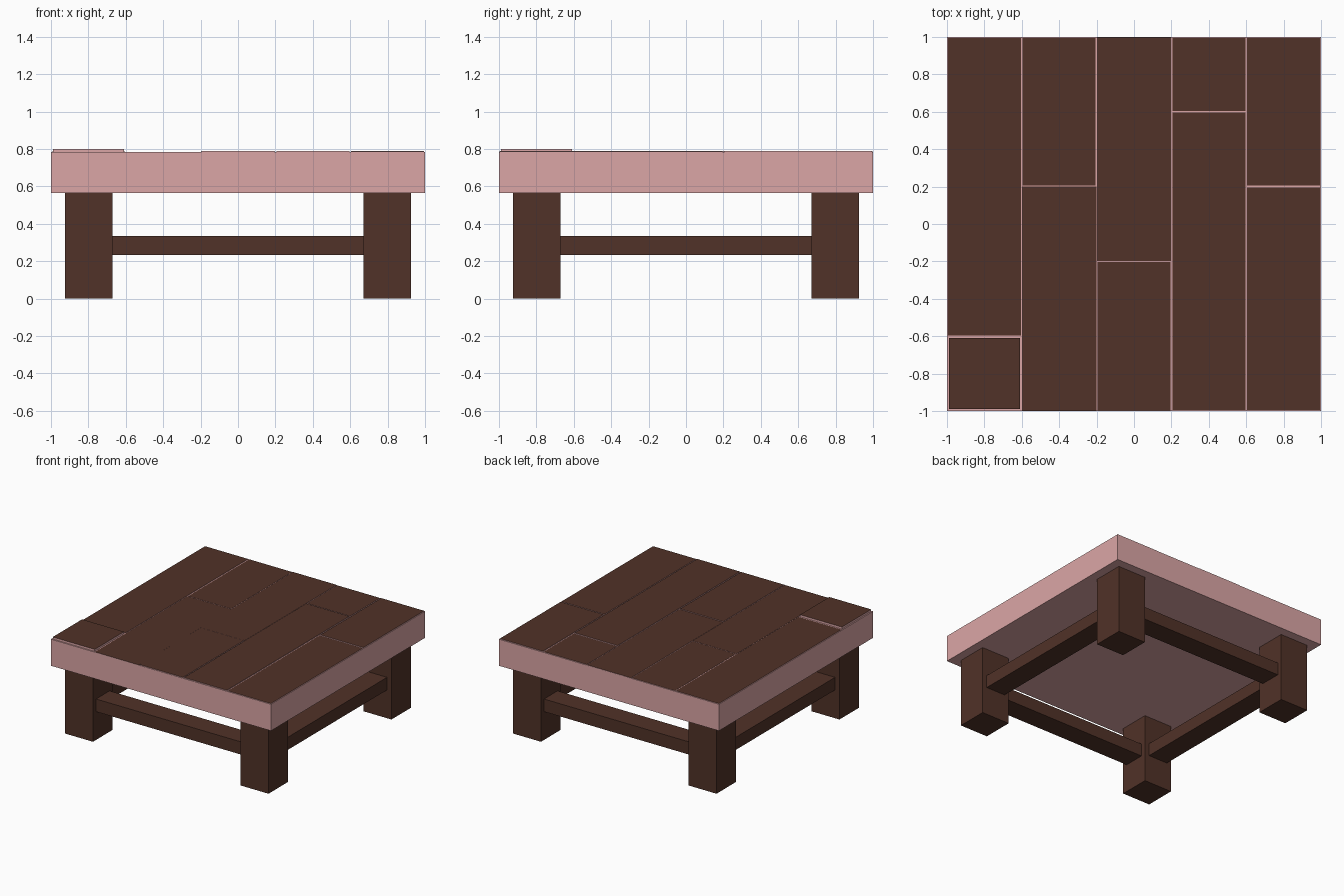
import bpy

if "Cube" in bpy.data.objects:
    bpy.data.objects.remove(bpy.data.objects["Cube"])

def material(name, color):
    m = bpy.data.materials.new(name)
    m.diffuse_color = (*color, 1)
    m.use_nodes = True
    m.node_tree.nodes["Principled BSDF"].inputs["Base Color"].default_value = m.diffuse_color
    return m

wood = material("dark_wood", (0.082, 0.032, 0.021))
pink = material("pink_side", (0.71, 0.38, 0.38))

def box(name, x0, x1, y0, y1, z0, z1, mat):
    bpy.ops.mesh.primitive_cube_add(size=1)
    o = bpy.context.object
    o.name = name
    for v in o.data.vertices:
        v.co.x = x1 if v.co.x > 0 else x0
        v.co.y = y1 if v.co.y > 0 else y0
        v.co.z = z1 if v.co.z > 0 else z0
    o.data.materials.append(mat)
    return o

TOP = 0.783

# Table slab
box("table_slab", -1, 1, -1, 1, 0.565, TOP, pink)

# Planks: per column, the joint position, then (gap, top height) for front and back plank
columns = [
    (-0.6, (0.010, 0.800), (0.005, 0.786)),
    (0.2, (0.000, 0.785), (0.005, 0.785)),
    (-0.2, (0.004, 0.788), (0.001, 0.786)),
    (0.6, (0.005, 0.789), (0.005, 0.786)),
    (0.2, (0.005, 0.786), (0.005, 0.788)),
]
for i, (joint, front, back) in enumerate(columns):
    x0 = -1 + 0.4 * i
    for label, y0, y1, (gap, top) in (("front", -1, joint, front), ("back", joint, 1, back)):
        p = box(f"{label}_plank_{i + 1}", x0 + gap, x0 + 0.4 - gap,
                y0 + gap, y1 - gap, TOP - 0.01, top, pink)
        # Dark upper face, pink sides
        p.data.materials.append(wood)
        for f in p.data.polygons:
            if f.center.z > top - 0.001:
                f.material_index = 1

# Legs
for sx, xs in ((-1, "left"), (1, "right")):
    for sy, ys in ((-1, "front"), (1, "back")):
        cx, cy, h = 0.798 * sx, 0.798 * sy, 0.1275
        box(f"{ys}_{xs}_leg", cx - h, cx + h, cy - h, cy + h, 0, 0.565, wood)

# Stretchers between the legs
for s, along_x, along_y in ((-1, "front", "left"), (1, "back", "right")):
    c, w, e = 0.798 * s, 0.0875, 0.6705
    box(f"{along_x}_stretcher", -e, e, c - w, c + w, 0.232, 0.336, wood)
    box(f"{along_y}_stretcher", c - w, c + w, -e, e, 0.232, 0.336, wood)
